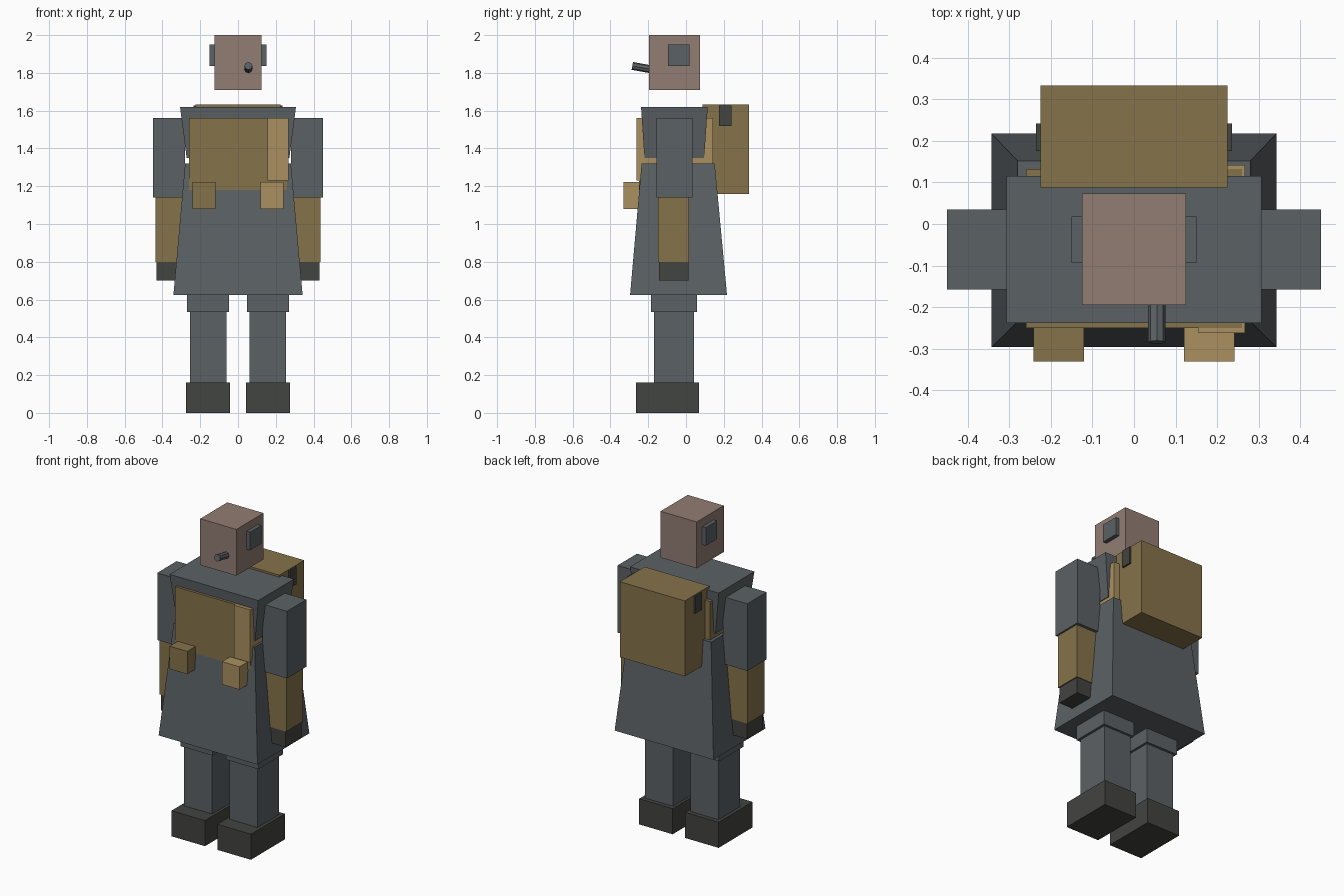
import bpy
import bmesh
from mathutils import Vector

if "Cube" in bpy.data.objects:
    bpy.data.objects.remove(bpy.data.objects["Cube"])


def material(name, rgb):
    m = bpy.data.materials.new(name)
    m.diffuse_color = (*rgb, 1)
    m.use_nodes = True
    m.node_tree.nodes["Principled BSDF"].inputs["Base Color"].default_value = m.diffuse_color
    return m


GREY = material("slate_cloth", (0.105, 0.12, 0.13))
TAN = material("tan_canvas", (0.235, 0.17, 0.07))
LIGHT = material("light_canvas", (0.40, 0.28, 0.115))
DARK = material("dark_leather", (0.055, 0.058, 0.052))
SKIN = material("skin", (0.29, 0.205, 0.17))


def finish(name, bm, mat):
    me = bpy.data.meshes.new(name)
    bmesh.ops.recalc_face_normals(bm, faces=bm.faces)
    bm.to_mesh(me)
    bm.free()
    me.materials.append(mat)
    ob = bpy.data.objects.new(name, me)
    bpy.context.collection.objects.link(ob)
    return ob


def frustum(name, mat, bottom, top, z):
    """Block with separate bottom and top rectangles (x0, x1, y0, y1)."""
    bm = bmesh.new()
    rings = []
    for (x0, x1, y0, y1), h in ((bottom, z[0]), (top, z[1])):
        rings.append([bm.verts.new((x, y, h)) for x, y in
                      ((x0, y0), (x1, y0), (x1, y1), (x0, y1))])
    low, high = rings
    bm.faces.new(low[::-1])
    bm.faces.new(high)
    for i in range(4):
        j = (i + 1) % 4
        bm.faces.new((low[i], low[j], high[j], high[i]))
    return finish(name, bm, mat)


def box(name, mat, x, y, z):
    return frustum(name, mat, (*x, *y), (*x, *y), z)


def rod(name, mat, start, end, radius, sides):
    a, b = Vector(start), Vector(end)
    bm = bmesh.new()
    bmesh.ops.create_cone(bm, cap_ends=True, segments=sides, radius1=radius,
                          radius2=radius, depth=(b - a).length)
    ob = finish(name, bm, mat)
    ob.location = (a + b) / 2
    ob.rotation_euler = (b - a).to_track_quat('Z', 'Y').to_euler()
    return ob


# Head with cigar
box("head", SKIN, (-0.125, 0.125), (-0.195, 0.073), (1.71, 2.0))
rod("cigar", GREY, (0.055, -0.18, 1.818), (0.055, -0.284, 1.837), 0.021, 8)

# Coat: shoulders and flared skirt
frustum("shoulder_cape", GREY, (-0.272, 0.272, -0.22, 0.096),
        (-0.307, 0.307, -0.238, 0.115), (1.35, 1.62))
frustum("coat_skirt", GREY, (-0.342, 0.342, -0.296, 0.217),
        (-0.28, 0.28, -0.235, 0.152), (0.625, 1.32))

# Vest and ammunition strap
box("vest", TAN, (-0.26, 0.26), (-0.25, 0.132), (1.18, 1.56))
box("chest_strap", LIGHT, (0.155, 0.267), (-0.262, 0.142), (1.23, 1.56))

# Belt pouches
for side, s, mat in (("right", -1, TAN), ("left", 1, LIGHT)):
    box("pouch_" + side, mat, sorted((s * 0.12, s * 0.242)),
        (-0.33, -0.21), (1.08, 1.223))

# Backpack and side buckles
box("backpack", TAN, (-0.225, 0.225), (0.088, 0.333), (1.16, 1.632))

# Mirrored parts: name, material, x range, y range, z range
PAIRED = (
    ("ear_flap", GREY, (0.11, 0.15), (-0.094, 0.018), (1.837, 1.95)),
    ("pack_buckle", DARK, (0.20, 0.235), (0.176, 0.242), (1.52, 1.628)),
    ("upper_arm", GREY, (0.28, 0.449), (-0.157, 0.035), (1.14, 1.56)),
    ("forearm", TAN, (0.28, 0.438), (-0.148, 0.017), (0.80, 1.14)),
    ("hand", DARK, (0.285, 0.431), (-0.144, 0.013), (0.70, 0.80)),
    ("thigh", GREY, (0.047, 0.27), (-0.185, 0.057), (0.535, 0.70)),
    ("shin", GREY, (0.061, 0.254), (-0.17, 0.042), (0.16, 0.535)),
    ("boot", DARK, (0.043, 0.275), (-0.265, 0.07), (0.0, 0.16)),
)
for name, mat, x, y, z in PAIRED:
    for side, s in (("right", -1), ("left", 1)):
        box(name + "_" + side, mat, sorted((s * x[0], s * x[1])), y, z)
